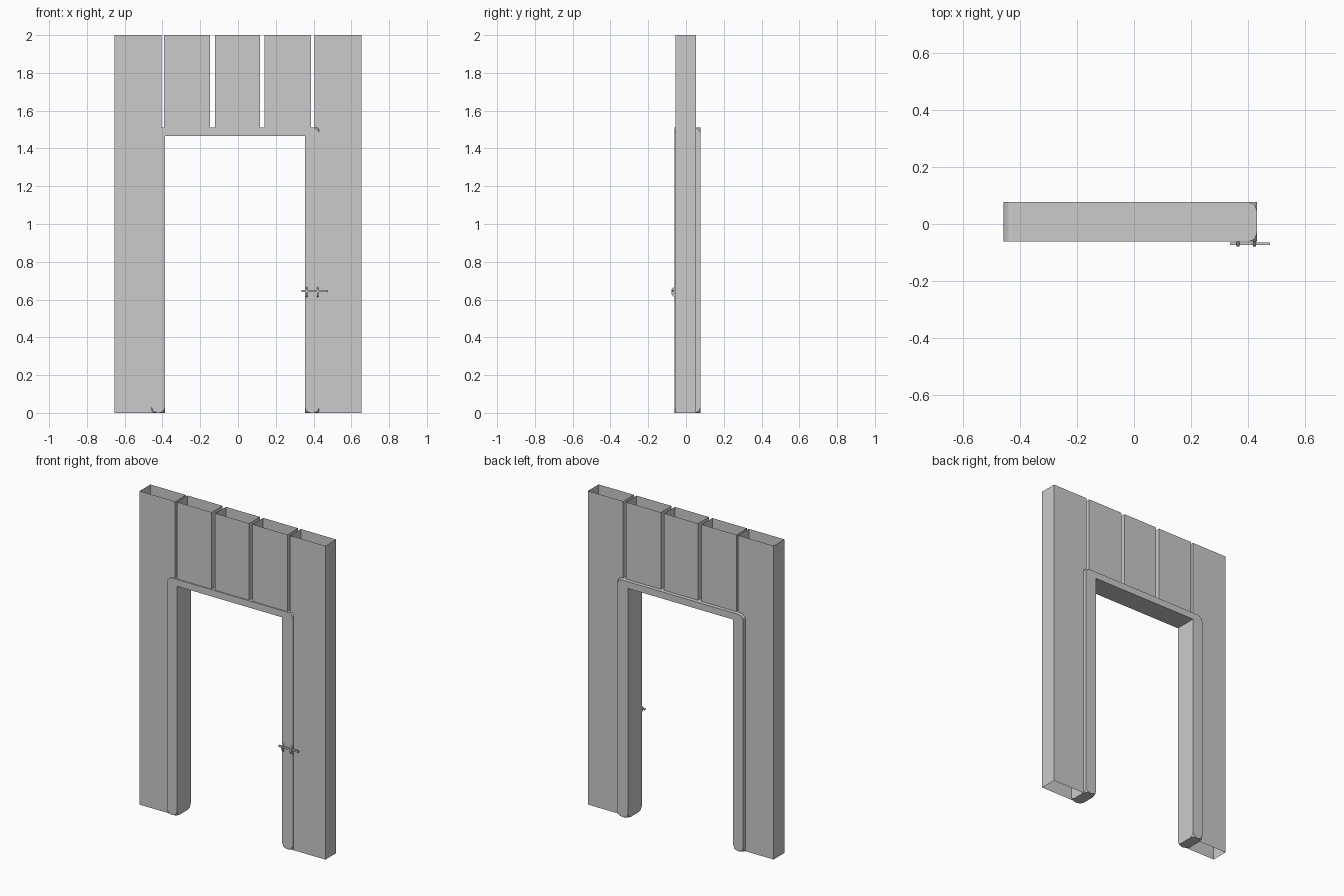
import bpy, bmesh
from mathutils import Vector

if "Cube" in bpy.data.objects:
    bpy.data.objects.remove(bpy.data.objects["Cube"])


def finish(name, bm):
    bmesh.ops.recalc_face_normals(bm, faces=bm.faces[:])
    me = bpy.data.meshes.new(name)
    bm.to_mesh(me)
    bm.free()
    ob = bpy.data.objects.new(name, me)
    bpy.context.collection.objects.link(ob)
    return ob


def box(name, lo, hi, open_ends=False):
    bm = bmesh.new()
    bmesh.ops.create_cube(bm, size=1)
    lo, hi = Vector(lo), Vector(hi)
    for v in bm.verts:
        v.co = (lo + hi) / 2 + v.co * (hi - lo)
    if open_ends:
        bm.normal_update()
        ends = [f for f in bm.faces if abs(f.normal.z) > 0.9]
        bmesh.ops.delete(bm, geom=ends, context='FACES')
    return finish(name, bm)


def extrude(name, pts, axis, a, b):
    """Extrude a closed 2D profile along x or y."""
    bm = bmesh.new()
    place = (lambda p: (a, p[0], p[1])) if axis == 'x' else (lambda p: (p[0], a, p[1]))
    face = bm.faces.new([bm.verts.new(place(p)) for p in pts])
    res = bmesh.ops.extrude_face_region(bm, geom=[face], use_keep_orig=True)
    for v in res['geom']:
        if isinstance(v, bmesh.types.BMVert):
            v.co['xyz'.index(axis)] = b
    bmesh.ops.recalc_face_normals(bm, faces=bm.faces[:])
    return bm


# hollow wall panels, open at top and bottom
Y0, Y1 = -0.055, 0.053
TOP, HEAD = 2.0, 1.505
for name, x0, x1, z0 in (("wall_left", -0.655, -0.405, 0),
                         ("panel_left", -0.392, -0.147, HEAD),
                         ("panel_middle", -0.122, 0.117, HEAD),
                         ("panel_right", 0.141, 0.387, HEAD),
                         ("wall_right", 0.406, 0.655, 0)):
    box(name, (x0, Y0, z0), (x1, Y1, TOP), True)

# door frame: one arch, worn at the feet and upper corners
bm = extrude("door_frame", [(-0.457, 0), (-0.457, 1.51), (0.43, 1.51), (0.43, 0),
                            (0.355, 0), (0.355, 1.467), (-0.387, 1.467), (-0.387, 0)],
             'y', -0.062, 0.077)
corner = [e for e in bm.edges if all(v.co.x < -0.45 and v.co.z > 1.5 for v in e.verts)]
bmesh.ops.bevel(bm, geom=corner, offset=0.035, segments=3, profile=0.5, affect='EDGES')
worn = [v for v in bm.verts if v.co.z < 0.01 or (v.co.x > 0.42 and v.co.z > 1.5)]
bmesh.ops.bevel(bm, geom=worn, offset=0.03, segments=2, profile=0.5, affect='VERTICES')
finish("door_frame", bm)

# sliding bolt and its two hooked brackets
box("bolt_bar", (0.336, -0.073, 0.640), (0.476, -0.064, 0.651))
for i, x in enumerate((0.364, 0.422)):
    hook = [(-0.061, 0.668), (-0.061, 0.655), (-0.072, 0.651), (-0.072, 0.637),
            (-0.061, 0.632), (-0.061, 0.614), (-0.070, 0.618), (-0.078, 0.632), (-0.077, 0.655)]
    finish(f"bolt_bracket_{i + 1}", extrude("", hook, 'x', x - 0.005, x + 0.005))
